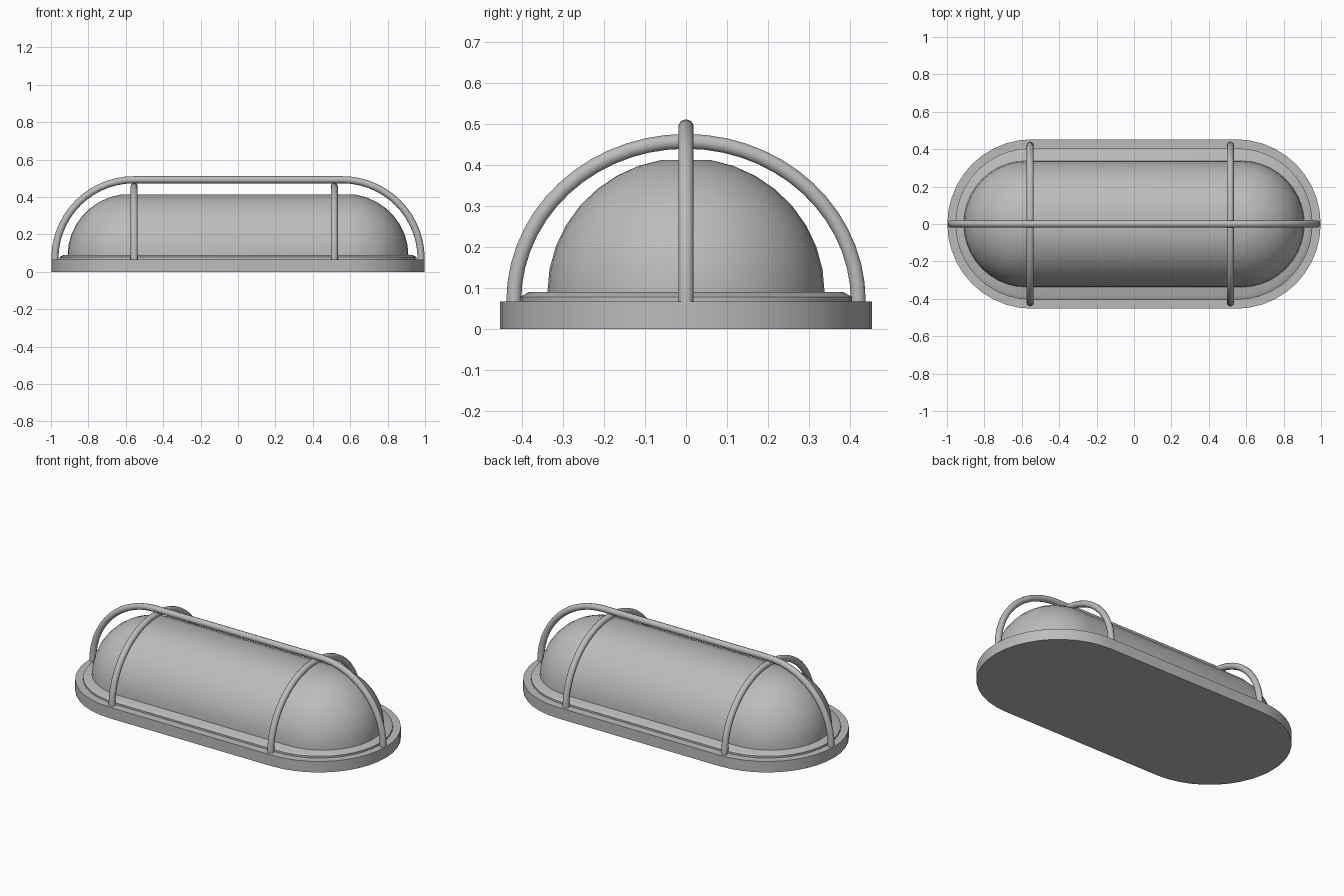
import bpy, bmesh, math

if "Cube" in bpy.data.objects:
    bpy.data.objects.remove(bpy.data.objects["Cube"])

grey = bpy.data.materials.new("mid_grey")
grey.diffuse_color = (0.5, 0.5, 0.5, 1)
grey.use_nodes = True
grey.node_tree.nodes["Principled BSDF"].inputs["Base Color"].default_value = grey.diffuse_color


def finish(ob, angle=35):
    ob.data.materials.clear()
    ob.data.materials.append(grey)
    bpy.ops.object.select_all(action='DESELECT')
    ob.select_set(True)
    bpy.context.view_layer.objects.active = ob
    if ob.type == 'CURVE':
        bpy.ops.object.convert(target='MESH')
    bpy.ops.object.shade_smooth_by_angle(angle=math.radians(angle))


def stadium_loft(name, centre, rings, steps=20):
    """Stack of stadium outlines; rings = (end radius, z), half length = centre."""
    bm = bmesh.new()
    loops = []
    for r, z in rings:
        loop = []
        for side in (0, 1):
            for i in range(steps + 1):
                a = -math.pi / 2 + math.pi * (i / steps + side)
                cx = centre if side == 0 else -centre
                loop.append(bm.verts.new((cx + r * math.cos(a), r * math.sin(a), z)))
        loops.append(loop)
    n = len(loops[0])
    for lo, hi in zip(loops, loops[1:]):
        for i in range(n):
            j = (i + 1) % n
            bm.faces.new((lo[i], lo[j], hi[j], hi[i]))
    bm.faces.new(loops[0][::-1])
    bm.faces.new(loops[-1])
    me = bpy.data.meshes.new(name)
    bm.to_mesh(me)
    bm.free()
    ob = bpy.data.objects.new(name, me)
    bpy.context.collection.objects.link(ob)
    finish(ob)


def bar(name, points, radius=0.019):
    cu = bpy.data.curves.new(name, 'CURVE')
    cu.dimensions = '3D'
    cu.bevel_depth = radius
    cu.bevel_resolution = 3
    cu.use_fill_caps = True
    sp = cu.splines.new('POLY')
    sp.points.add(len(points) - 1)
    for p, co in zip(sp.points, points):
        p.co = (*co, 1)
    ob = bpy.data.objects.new(name, cu)
    bpy.context.collection.objects.link(ob)
    finish(ob, 50)


# Base plate and chamfered rim
stadium_loft("base_plate", 0.545, [(0.453, 0), (0.453, 0.067)])
stadium_loft("rim", 0.55, [(0.405, 0.06), (0.405, 0.078), (0.382, 0.09)])

# Rounded lamp cover
cover = [(0.338, 0.08)]
for d in range(0, 81, 10):
    t = math.radians(d)
    cover.append((0.338 * math.cos(t), 0.088 + 0.329 * math.sin(t)))
stadium_loft("lamp_cover", 0.573, cover)

# Long guard bar: quarter arc at each end
arc = [math.radians(90 * i / 14) for i in range(15)]
left = [(-0.557 - 0.422 * math.cos(a), 0, 0.07 + 0.422 * math.sin(a)) for a in arc]
right = [(-x, y, z) for x, y, z in reversed(left)]
foot = [(-0.979, 0, 0.05)]
bar("long_guard_bar", foot + left + right + [(0.979, 0, 0.05)])

# Two cross guard hoops
for name, x in (("left_guard_hoop", -0.555), ("right_guard_hoop", 0.515)):
    hoop = [(x, -0.42 * math.cos(a), 0.067 + 0.39 * math.sin(a))
            for a in (math.pi * i / 28 for i in range(29))]
    bar(name, [(x, -0.42, 0.05)] + hoop + [(x, 0.42, 0.05)])
